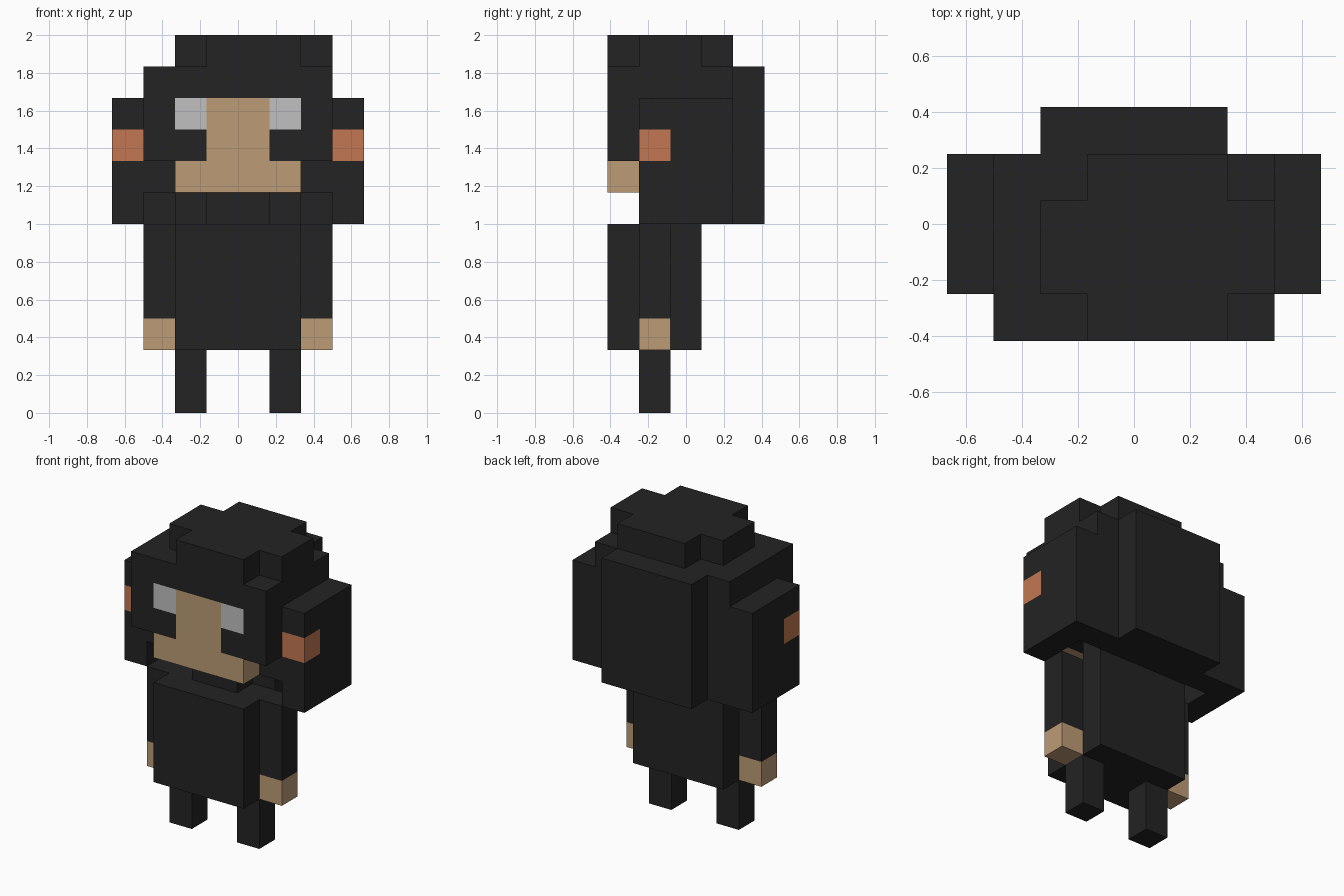
import bpy, bmesh
from mathutils import Vector

if "Cube" in bpy.data.objects:
    bpy.data.objects.remove(bpy.data.objects["Cube"])

U = 1 / 6  # edge length of one block


def material(name, rgb):
    m = bpy.data.materials.new(name)
    m.use_nodes = True
    m.diffuse_color = (*rgb, 1)
    bsdf = m.node_tree.nodes["Principled BSDF"]
    bsdf.inputs["Base Color"].default_value = (*rgb, 1)
    return m


BLACK = material("charcoal", (0.017, 0.017, 0.017))
TAN = material("tan skin", (0.51, 0.33, 0.18))
GREY = material("light grey", (0.53, 0.53, 0.53))
ORANGE = material("copper orange", (0.55, 0.185, 0.085))


def mirrored(x0, x1, *rest):
    return [(x0, x1, *rest), (-x1, -x0, *rest)]


def build(name, boxes):
    """Join block boxes (x0, x1, y0, y1, z0, z1, material); later boxes repaint."""
    cells = {}
    for x0, x1, y0, y1, z0, z1, mat in boxes:
        for x in range(x0, x1):
            for y in range(y0, y1):
                for z in range(z0, z1):
                    cells[x, y, z] = mat
    mats = list(dict.fromkeys(cells.values()))
    bm = bmesh.new()
    for cell, mat in cells.items():
        for axis in range(3):
            for side in (0, 1):
                near = list(cell)
                near[axis] += 2 * side - 1
                if tuple(near) in cells:
                    continue
                b, c = (axis + 1) % 3, (axis + 2) % 3
                corners = []
                for db, dc in ((0, 0), (1, 0), (1, 1), (0, 1)):
                    p = Vector(cell)
                    p[axis] += side
                    p[b] += db
                    p[c] += dc
                    p.y -= 2.5
                    corners.append(bm.verts.new(p * U))
                if side == 0:
                    corners.reverse()
                bm.faces.new(corners).material_index = mats.index(mat)
    bmesh.ops.remove_doubles(bm, verts=bm.verts, dist=0.001)
    bmesh.ops.dissolve_limit(bm, angle_limit=0.01, verts=bm.verts, edges=bm.edges,
                             delimit={"MATERIAL"})
    mesh = bpy.data.meshes.new(name)
    bm.to_mesh(mesh)
    bm.free()
    for m in mats:
        mesh.materials.append(m)
    bpy.context.collection.objects.link(bpy.data.objects.new(name, mesh))


# Head: skull, stepped neck, painted face and off-centre tuft
build("head", [
    (-3, 3, 1, 4, 7, 11, BLACK),
    (-3, 3, 0, 1, 8, 11, BLACK),
    (-3, 3, 3, 4, 6, 7, BLACK),
    (-2, 2, 2, 3, 6, 7, BLACK),
    (-1, 1, 1, 2, 6, 7, BLACK),
    (-2, 2, 0, 1, 7, 8, TAN),
    (-1, 1, 0, 1, 8, 10, TAN),
    *mirrored(1, 2, 0, 1, 9, 10, GREY),
    (-1, 2, 0, 4, 11, 12, BLACK),
    (-2, 3, 1, 3, 11, 12, BLACK),
])

build("back_hair", [(-2, 2, 4, 5, 6, 11, BLACK)])
build("torso", [(-2, 2, 0, 3, 2, 6, BLACK)])

# Paired parts: the model's left is +x
for i, side in enumerate(("left", "right")):
    build(side + "_side_hair", [mirrored(3, 4, 1, 4, 6, 10, BLACK)[i],
                                mirrored(3, 4, 1, 2, 8, 9, ORANGE)[i]])
    build(side + "_arm", [mirrored(2, 3, 1, 2, 2, 6, BLACK)[i],
                          mirrored(2, 3, 1, 2, 2, 3, TAN)[i]])
    build(side + "_leg", [mirrored(1, 2, 1, 2, 0, 2, BLACK)[i]])
